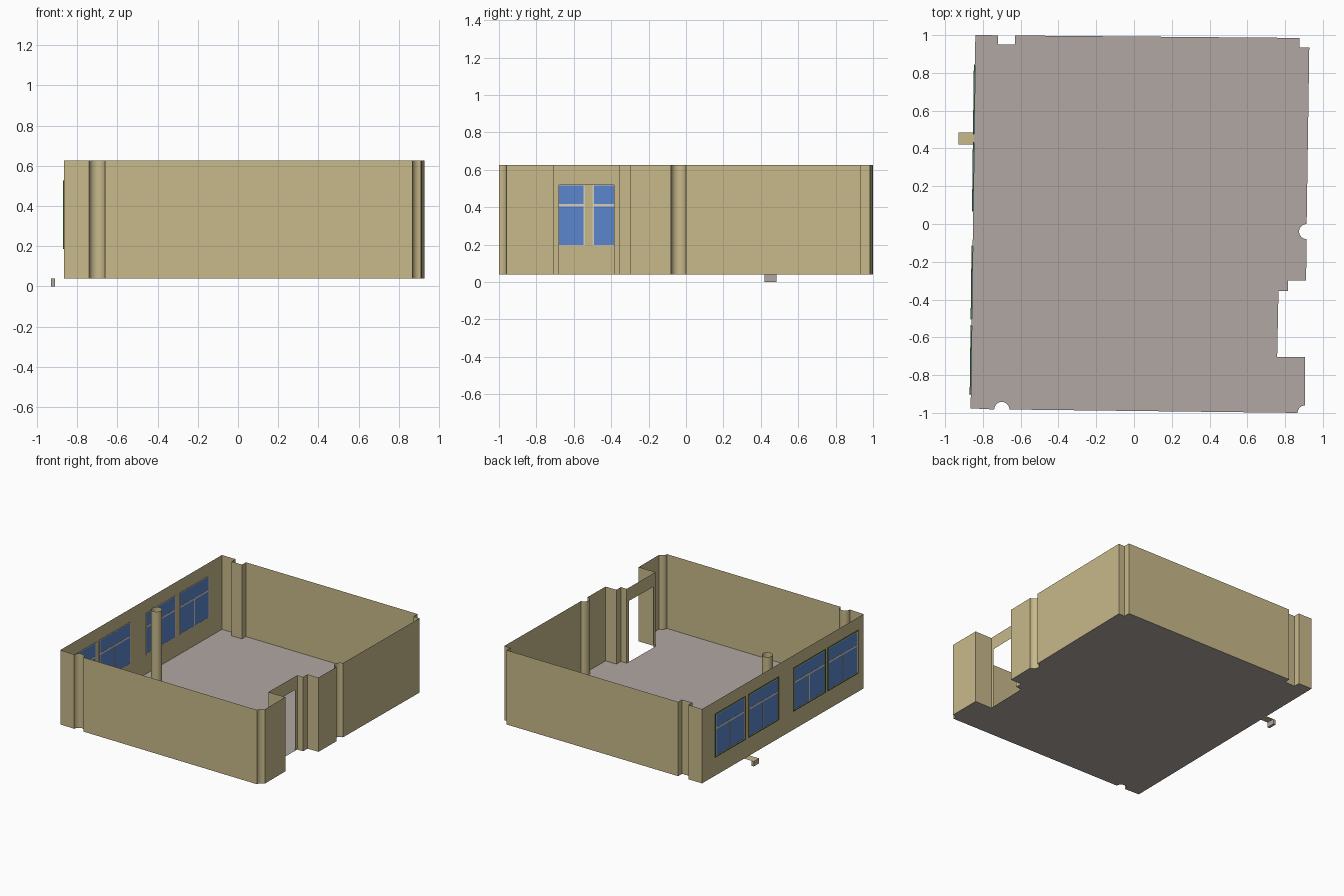
import bpy, bmesh, math
from mathutils import Matrix, Vector

if "Cube" in bpy.data.objects:
    bpy.data.objects.remove(bpy.data.objects["Cube"])

Z0, Z1 = 0.04, 0.625          # floor level, wall top


def mat(name, rgb):
    m = bpy.data.materials.new(name)
    m.diffuse_color = (*rgb, 1)
    m.use_nodes = True
    m.node_tree.nodes["Principled BSDF"].inputs["Base Color"].default_value = m.diffuse_color
    return m


TAN = mat("wall tan", (0.58, 0.49, 0.26))
FLOOR = mat("floor taupe", (0.44, 0.39, 0.36))
BLUE = mat("glass blue", (0.105, 0.235, 0.61))
CREAM = mat("frame cream", (0.66, 0.62, 0.50))
GREEN = mat("rim green", (0.05, 0.15, 0.03))


def finish(name, bm, *mats, smooth=False):
    me = bpy.data.meshes.new(name)
    bm.to_mesh(me)
    bm.free()
    ob = bpy.data.objects.new(name, me)
    bpy.context.collection.objects.link(ob)
    for m in mats:
        me.materials.append(m)
    if smooth:
        bpy.ops.object.select_all(action='DESELECT')
        ob.select_set(True)
        bpy.context.view_layer.objects.active = ob
        bpy.ops.object.shade_smooth_by_angle(angle=math.radians(30))
    return ob


def add_box(bm, lo, hi, mtx=Matrix()):
    lo, hi = Vector(lo), Vector(hi)
    size = Matrix.Diagonal((*(hi - lo), 1))
    bmesh.ops.create_cube(bm, size=1, matrix=mtx @ Matrix.Translation((lo + hi) / 2) @ size)


def arc(cx, cy, a0, a1, r=0.04):
    n = round((a1 - a0) / 12)
    angles = [math.radians(a0 + (a1 - a0) * i / n) for i in range(n + 1)]
    return [(cx + r * math.cos(a), cy + r * math.sin(a)) for a in angles]


# room outline, clockwise from the back left corner, with pier recesses
D0, D1 = (0.765, -0.355), (0.758, -0.705)      # wall holding the doorway
outline = [(-0.84, 1.0), (-0.72, 0.999), (-0.72, 0.95), (-0.63, 0.95), (-0.63, 0.998),
           (0.875, 0.985), (0.875, 0.935), (0.928, 0.935)]
outline += arc(0.914, -0.04, 90, 270)
outline += [(0.911, -0.30), (0.816, -0.30), (0.816, -0.355), D0, D1, (0.906, -0.705)]
outline += arc(0.906, -1.0, 90, 180)
outline += arc(-0.70, -0.982, 0, 180)
outline += [(-0.865, -0.976)]

# floor
bm = bmesh.new()
bm.faces.new([bm.verts.new((x, y, Z0)) for x, y in reversed(outline)])
finish("floor", bm, FLOOR)

# walls: single sheets along the outline, skipping the doorway wall
bm = bmesh.new()
low = [bm.verts.new((x, y, Z0)) for x, y in outline]
top = [bm.verts.new((x, y, Z1)) for x, y in outline]
for i, p in enumerate(outline):
    j = (i + 1) % len(outline)
    if p != D0:
        bm.faces.new((low[i], top[i], top[j], low[j]))
finish("walls", bm, TAN, smooth=True)

# doorway wall: two jambs and a lintel
bm = bmesh.new()
for ya, yb, za in ((-0.355, -0.385, Z0), (-0.385, -0.68, 0.52), (-0.68, -0.705, Z0)):
    def door_x(y):
        return D0[0] + (D1[0] - D0[0]) * (D0[1] - y) / (D0[1] - D1[1])
    bm.faces.new([bm.verts.new((door_x(y), y, z)) for y, z in
                  ((ya, za), (ya, Z1), (yb, Z1), (yb, za))])
finish("doorway_wall", bm, TAN)

# free-standing round column, open at the top
bm = bmesh.new()
bmesh.ops.create_cone(bm, cap_ends=False, segments=28, radius1=0.04, radius2=0.04,
                      depth=Z1 - Z0, matrix=Matrix.Translation((-0.695, -0.02, (Z0 + Z1) / 2)))
finish("column", bm, TAN, smooth=True)

# windows in the slightly slanted left wall
A, B = Vector((-0.865, -0.976, 0)), Vector((-0.84, 1.0, 0))
slant = -math.atan2(B.x - A.x, B.y - A.y)
WZ0, WZ1, BAR = 0.192, 0.522, 0.41
for k, (y0, y1) in enumerate(((0.48, 0.84), (0.07, 0.43), (-0.50, -0.12), (-0.90, -0.54)), 1):
    yc, h = (y0 + y1) / 2, (y1 - y0) / 2
    pos = A.lerp(B, (yc - A.y) / (B.y - A.y))
    mtx = Matrix.Translation(pos) @ Matrix.Rotation(slant, 4, 'Z')

    bm = bmesh.new()
    add_box(bm, (-0.002, -h, WZ0), (0.002, h, WZ1), mtx)
    finish(f"window_glass_{k}", bm, BLUE)

    bm = bmesh.new()                            # inner border, transom, mullion
    t, w = 0.0035, 0.009
    for lo, hi in (((-h, WZ0), (-h + w, WZ1)), ((h - w, WZ0), (h, WZ1)),
                   ((-h, WZ0), (h, WZ0 + 0.006)), ((-h, WZ1 - 0.006), (h, WZ1)),
                   ((-h, BAR - 0.007), (h, BAR + 0.007)), ((-0.005, WZ0), (0.005, BAR))):
        add_box(bm, (-t, *lo), (t, *hi), mtx)
    finish(f"window_frame_{k}", bm, CREAM)

    bm = bmesh.new()                            # outer rim
    r = 0.005
    for lo, hi in (((-h - r, WZ0 - r), (-h, WZ1 + r)), ((h, WZ0 - r), (h + r, WZ1 + r)),
                   ((-h, WZ0 - r), (h, WZ0)), ((-h, WZ1), (h, WZ1 + r))):
        add_box(bm, (-0.006, *lo), (-0.0005, *hi), mtx)
    finish(f"window_rim_{k}", bm, GREEN)

# small ledge outside the left wall: thin shelf with a drop block at its end
bm = bmesh.new()
bm.faces.new([bm.verts.new(p) for p in ((-0.91, 0.42, Z0), (-0.847, 0.42, Z0),
                                        (-0.847, 0.485, Z0), (-0.91, 0.485, Z0))])
finish("ledge_shelf", bm, TAN)
bm = bmesh.new()
add_box(bm, (-0.93, 0.42, 0), (-0.91, 0.485, Z0))
bm.normal_update()
for f in bm.faces:
    f.material_index = 0 if f.normal.z > 0.5 or f.normal.x < -0.5 else 1
finish("ledge_block", bm, TAN, FLOOR)
